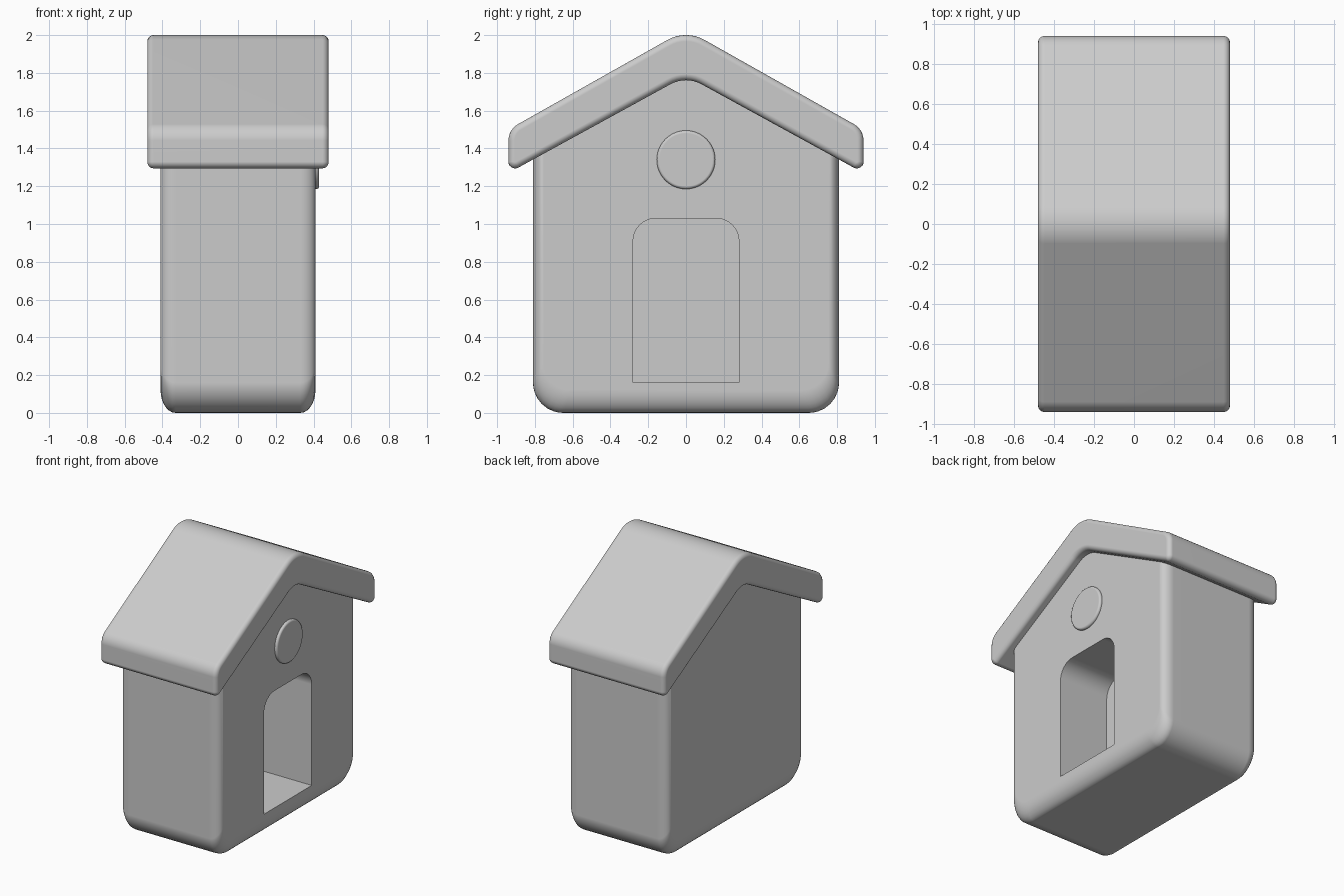
import bpy, bmesh, math
from mathutils import Vector

if "Cube" in bpy.data.objects:
    bpy.data.objects.remove(bpy.data.objects["Cube"])

grey = bpy.data.materials.new("plain_grey")
grey.diffuse_color = (0.6, 0.6, 0.6, 1)
grey.use_nodes = True
grey.node_tree.nodes["Principled BSDF"].inputs["Base Color"].default_value = grey.diffuse_color


def fillet(corners, n=8):
    """Round each (y, z, radius) corner of a closed profile."""
    out = []
    for i, (y, z, r) in enumerate(corners):
        p = Vector((y, z))
        if r == 0:
            out.append(p)
            continue
        a = (Vector(corners[i - 1][:2]) - p).normalized()
        b = (Vector(corners[(i + 1) % len(corners)][:2]) - p).normalized()
        half = a.angle(b) / 2
        c = p + (a + b).normalized() * (r / math.sin(half))
        t = r / math.tan(half)
        s, e = p + a * t - c, p + b * t - c
        out += [c + s.lerp(e, k / n).normalized() * r for k in range(n + 1)]
    return out


def loft(name, rings):
    """Skin a list of (x, profile) rings and cap both ends."""
    bm = bmesh.new()
    loops = [[bm.verts.new((x, p[0], p[1])) for p in prof] for x, prof in rings]
    for l0, l1 in zip(loops, loops[1:]):
        for i in range(len(l0)):
            j = (i + 1) % len(l0)
            bm.faces.new((l0[i], l0[j], l1[j], l1[i]))
    bm.faces.new(loops[0])
    bm.faces.new(loops[-1])
    bmesh.ops.recalc_face_normals(bm, faces=bm.faces)
    me = bpy.data.meshes.new(name)
    bm.to_mesh(me)
    bm.free()
    me.materials.append(grey)
    ob = bpy.data.objects.new(name, me)
    bpy.context.collection.objects.link(ob)
    return ob


def activate(ob):
    bpy.ops.object.select_all(action='DESELECT')
    ob.select_set(True)
    bpy.context.view_layer.objects.active = ob


def finish(ob, bevel=0):
    """Bevel the cap rims, then shade smooth with sharp creases kept."""
    activate(ob)
    if bevel:
        m = ob.modifiers.new("soft_rim", 'BEVEL')
        m.width, m.segments = bevel, 4
        m.limit_method, m.angle_limit = 'ANGLE', math.radians(40)
        m.use_clamp_overlap = False
        bpy.ops.object.modifier_apply(modifier=m.name)
    bpy.ops.object.shade_smooth_by_angle(angle=math.radians(35))
    w = ob.modifiers.new("flat_normals", 'WEIGHTED_NORMAL')
    w.keep_sharp = True


# House body: gabled block with softened rims, rounder at the base
outline = fillet([(-.81, 0, .16), (.81, 0, .16), (.81, 1.40, 0),
                  (0, 1.85, 0), (-.81, 1.40, 0)])


def shrunk(k):
    return [(y * (1 - .07 * k), 1 + (z - 1) * (1 - .12 * k) if z < 1 else z)
            for y, z in outline]


half = []
for i in range(8):
    t = math.pi / 2 * i / 7
    half.append((.33 + .08 * math.sin(t), shrunk(1 - math.cos(t))))
body = loft("house_body", [(-x, p) for x, p in reversed(half)] + half)

# Doorway: arched recess reaching the middle of the body
door = fillet([(-.28, .16, 0), (.28, .16, 0), (.28, 1.03, .12), (-.28, 1.03, .12)])
cutter = loft("doorway_cutter", [(.005, door), (.7, door)])
cutter.hide_render = True
cut = body.modifiers.new("doorway", 'BOOLEAN')
cut.operation, cut.object, cut.solver = 'DIFFERENCE', cutter, 'EXACT'
activate(body)
bpy.ops.object.modifier_apply(modifier=cut.name)
bpy.data.objects.remove(cutter)
finish(body)

# Roof: thick folded slab overhanging all round
roof = fillet([(0, 2.03, .2), (.94, 1.50, .1), (.94, 1.27, .035),
               (0, 1.785, .17), (-.94, 1.27, .035), (-.94, 1.50, .1)])
finish(loft("roof", [(-.48, roof), (.48, roof)]), .033)

# Round plaque above the doorway
disc = [(.155 * math.cos(a), 1.34 + .155 * math.sin(a))
        for a in (math.tau * i / 48 for i in range(48))]
finish(loft("round_plaque", [(.38, disc), (.43, disc)]), .015)
